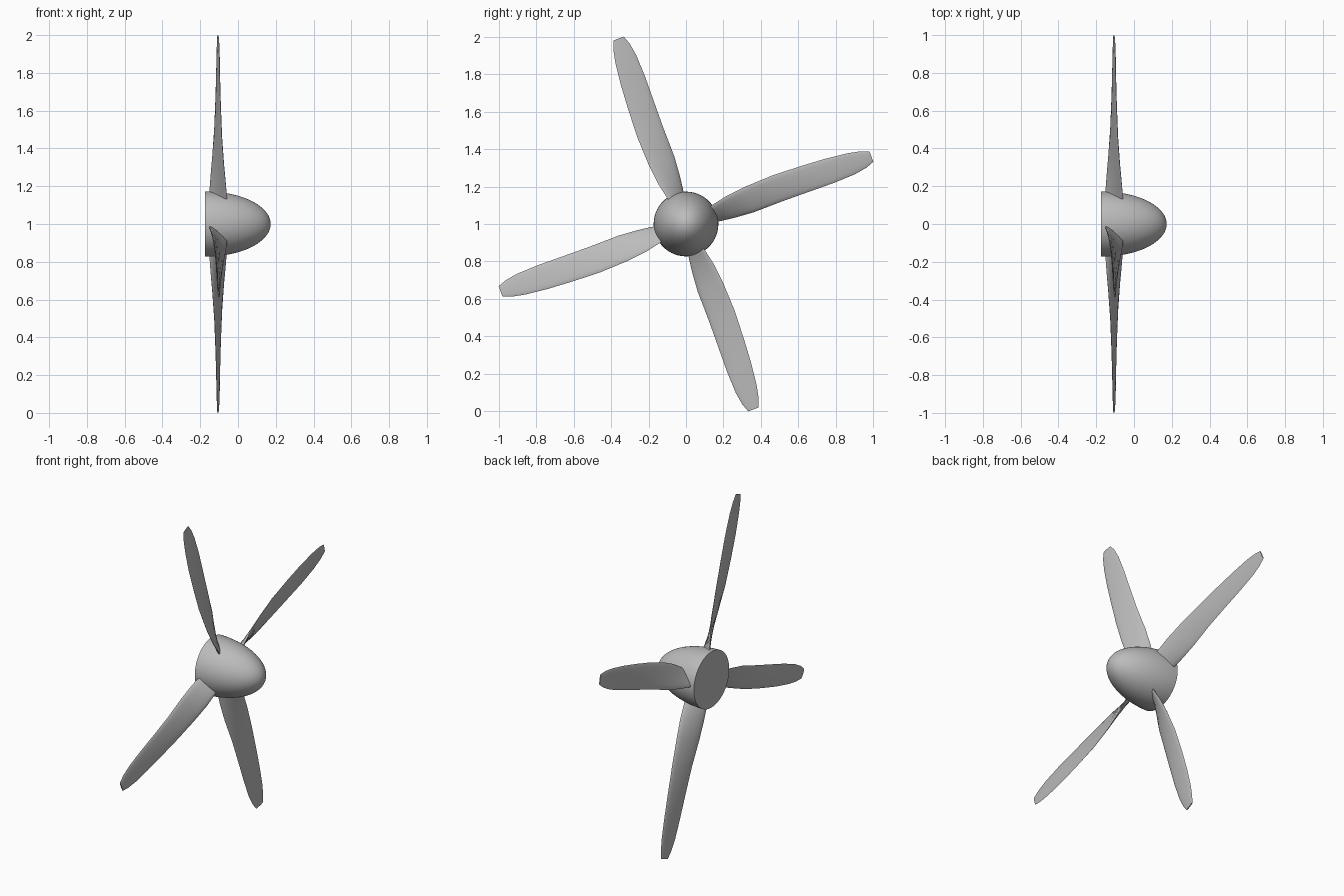
import bpy, bmesh, math
from mathutils import Vector

cube = bpy.data.objects.get("Cube")
if cube:
    bpy.data.objects.remove(cube, do_unlink=True)

grey = bpy.data.materials.new("plain grey")
grey.use_nodes = True
grey.diffuse_color = (0.5, 0.5, 0.5, 1)
grey.node_tree.nodes["Principled BSDF"].inputs["Base Color"].default_value = grey.diffuse_color

CENTRE = (0, 0, 1)


def add_object(name, bm, angle=40):
    bmesh.ops.recalc_face_normals(bm, faces=bm.faces)
    mesh = bpy.data.meshes.new(name)
    bm.to_mesh(mesh)
    bm.free()
    mesh.materials.append(grey)
    ob = bpy.data.objects.new(name, mesh)
    bpy.context.collection.objects.link(ob)
    ob.location = CENTRE
    bpy.ops.object.select_all(action='DESELECT')
    ob.select_set(True)
    bpy.context.view_layer.objects.active = ob
    bpy.ops.object.shade_smooth_by_angle(angle=math.radians(angle))
    return ob


def loft(bm, rings):
    loops = [[bm.verts.new(p) for p in ring] for ring in rings]
    n = len(loops[0])
    for a, b in zip(loops, loops[1:]):
        for i in range(n):
            j = (i + 1) % n
            bm.faces.new((a[i], a[j], b[j], b[i]))
    bm.faces.new(loops[0])
    bm.faces.new(loops[-1])


# Spinner: half ellipsoid along x with a flat back
BACK, LENGTH, RADIUS, SIDES, STEPS = -0.175, 0.348, 0.173, 64, 20
rings = []
for s in range(STEPS):
    t = math.pi / 2 * s / (STEPS - 0.7)
    x, r = BACK + LENGTH * math.sin(t), RADIUS * math.cos(t)
    rings.append([(x, r * math.cos(math.tau * k / SIDES), r * math.sin(math.tau * k / SIDES))
                  for k in range(SIDES)])
bm = bmesh.new()
loft(bm, rings)
add_object("spinner", bm)

# Blade stations: radius, one edge, other edge, half depth of twist, thickness
STATIONS = [
    (0.10, 0.038, -0.036, 0.052, 0.026),
    (0.16, 0.046, -0.046, 0.047, 0.025),
    (0.25, 0.057, -0.066, 0.040, 0.023),
    (0.36, 0.065, -0.079, 0.030, 0.021),
    (0.52, 0.062, -0.086, 0.019, 0.018),
    (0.68, 0.063, -0.081, 0.013, 0.015),
    (0.82, 0.064, -0.073, 0.009, 0.013),
    (0.94, 0.059, -0.060, 0.007, 0.011),
    (1.01, 0.047, -0.046, 0.005, 0.009),
    (1.055, 0.030, -0.029, 0.003, 0.007),
]
PLANE_X = -0.105
CHORD = 8


def section(u, edge_a, edge_b, depth, thick):
    a = Vector((PLANE_X - depth, edge_a, u))
    b = Vector((PLANE_X + depth, edge_b, u))
    d = (b - a).normalized()
    normal = Vector((-d.y, d.x, 0))
    front, rear = [], []
    for i in range(CHORD + 1):
        t = (1 - math.cos(math.pi * i / CHORD)) / 2
        h = thick * math.sqrt(t * (1 - t))
        front.append(a.lerp(b, t) + normal * h)
        rear.append(a.lerp(b, t) - normal * h)
    return front + rear[-2:0:-1]


bm = bmesh.new()
loft(bm, [section(*s) for s in STATIONS])
blade = add_object("blade_1", bm, 50)
blade.rotation_euler.x = math.radians(20)

# Remaining blades at quarter turns
for k in range(1, 4):
    copy = bpy.data.objects.new(f"blade_{k + 1}", blade.data)
    bpy.context.collection.objects.link(copy)
    copy.location = CENTRE
    copy.rotation_euler.x = math.radians(20 + 90 * k)
